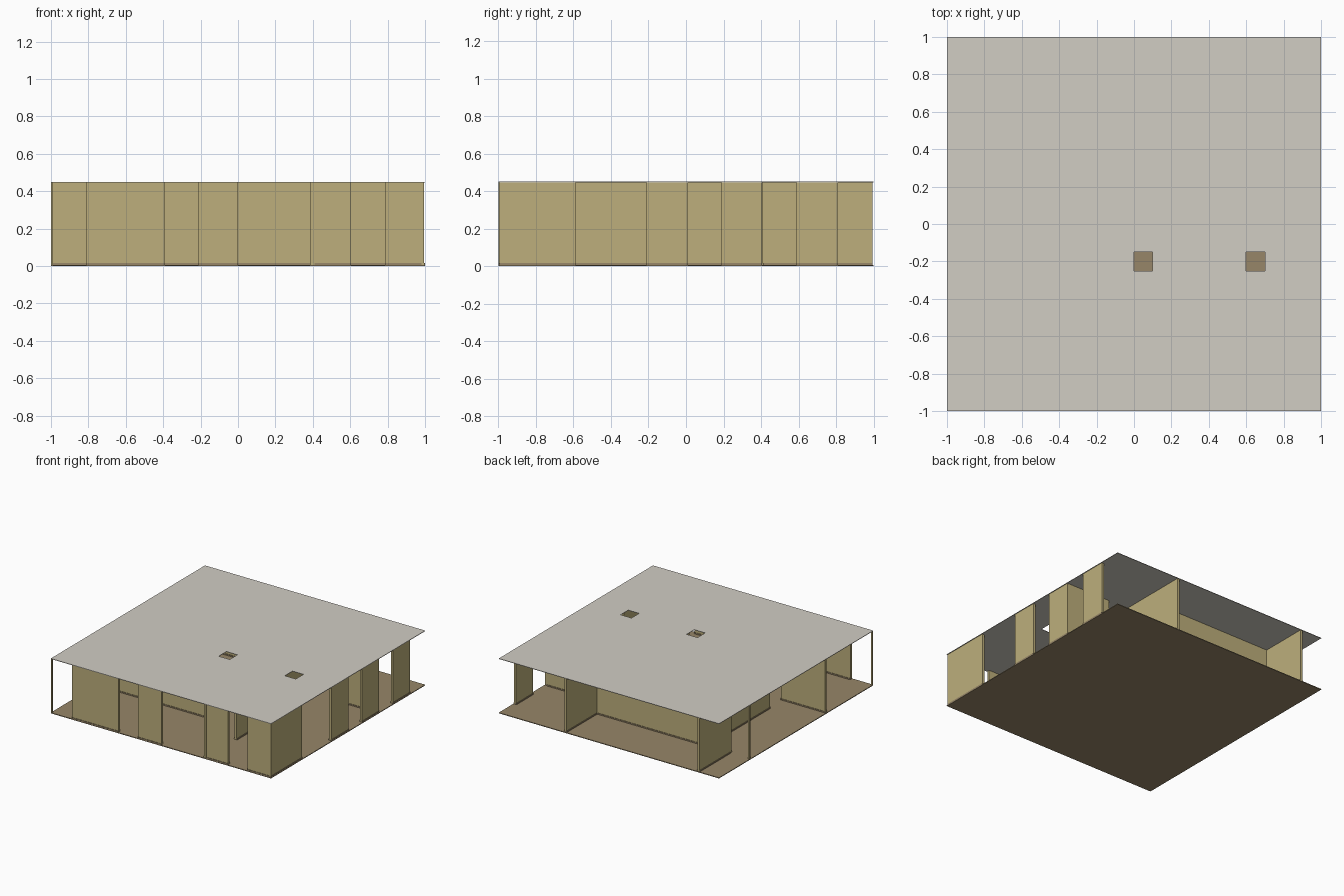
import bpy, bmesh

cube = bpy.data.objects.get("Cube")
if cube:
    bpy.data.objects.remove(cube, do_unlink=True)


def material(name, rgb):
    m = bpy.data.materials.new(name)
    m.use_nodes = True
    m.diffuse_color = (*rgb, 1)
    m.node_tree.nodes["Principled BSDF"].inputs["Base Color"].default_value = (*rgb, 1)
    return m


ROOF = material("pale_grey", (0.64, 0.61, 0.55))
WALL = material("tan", (0.51, 0.43, 0.20))
FLOOR = material("brown", (0.31, 0.24, 0.14))

FLOOR_TOP, ROOF_BASE, TOP = 0.006, 0.446, 0.45
THICK = 0.02


def finish(name, bm, mat):
    mesh = bpy.data.meshes.new(name)
    bm.to_mesh(mesh)
    bm.free()
    mesh.materials.append(mat)
    obj = bpy.data.objects.new(name, mesh)
    bpy.context.collection.objects.link(obj)
    return obj


def box(name, x0, x1, y0, y1, z0, z1, mat):
    bm = bmesh.new()
    bmesh.ops.create_cube(bm, size=1)
    for v in bm.verts:
        v.co = (x1 if v.co.x > 0 else x0, y1 if v.co.y > 0 else y0, z1 if v.co.z > 0 else z0)
    return finish(name, bm, mat)


def wall(name, axis, at, start, end):
    """Thin panel along an axis, standing on a slightly wider base strip."""
    for part, extra, z0, z1, mat in (("panel", 0, FLOOR_TOP, ROOF_BASE, WALL),
                                     ("base", 0.004, FLOOR_TOP, 0.016, FLOOR)):
        lo, hi = at - THICK / 2 - extra, at + THICK / 2 + extra
        spans = (start, end, lo, hi) if axis == "x" else (lo, hi, start, end)
        box(f"{name}_{part}", *spans, z0, z1, mat)


# Floor slab
box("floor", -1, 1, -1, 1, 0, FLOOR_TOP, FLOOR)

# Roof sheet with two square skylights
bm = bmesh.new()
xs = (-1, 0, 0.1, 0.6, 0.7, 1)
ys = (-1, -0.25, -0.15, 1)
grid = [[bm.verts.new((x, y, TOP)) for x in xs] for y in ys]
for j in range(len(ys) - 1):
    for i in range(len(xs) - 1):
        if not (j == 1 and i in (1, 3)):
            bm.faces.new((grid[j][i], grid[j][i + 1], grid[j + 1][i + 1], grid[j + 1][i]))
roof = finish("roof", bm, ROOF)
sheet = roof.modifiers.new("thickness", "SOLIDIFY")
sheet.thickness = TOP - ROOF_BASE
sheet.offset = -1

# Front panels with openings between
for n, (a, b) in enumerate(((-0.81, -0.39), (-0.21, 0.0), (0.41, 0.605), (0.785, 0.98))):
    wall(f"front_wall_{n + 1}", "x", -0.985, a, b)

# Panels along the +x side
for n, (a, b) in enumerate(((-0.995, -0.59), (-0.21, 0.01), (0.19, 0.405), (0.59, 0.81))):
    wall(f"side_wall_{n + 1}", "y", 0.985, a, b)

# Inner walls
wall("divider_front", "y", 0.398, -0.995, -0.8)
wall("divider_back", "y", 0.398, -0.6, 0.995)
wall("rear_room_wall", "x", 0.398, 0.59, 0.975)
wall("rear_terrace_wall", "x", 0.59, -0.82, 0.39)
wall("terrace_end_wall", "y", -0.81, 0.6, 0.995)
wall("porch_wall", "y", -0.6, -0.22, 0.58)
wall("middle_wall_outer", "x", -0.4, -0.99, -0.59)
wall("middle_wall_inner", "x", -0.4, -0.4, 0.0)

# Thin porch posts
for name, y in (("front_post", -0.994), ("rear_post", 0.6)):
    box(name, -1, -0.988, y - 0.006, y + 0.006, FLOOR_TOP, ROOF_BASE, WALL)
